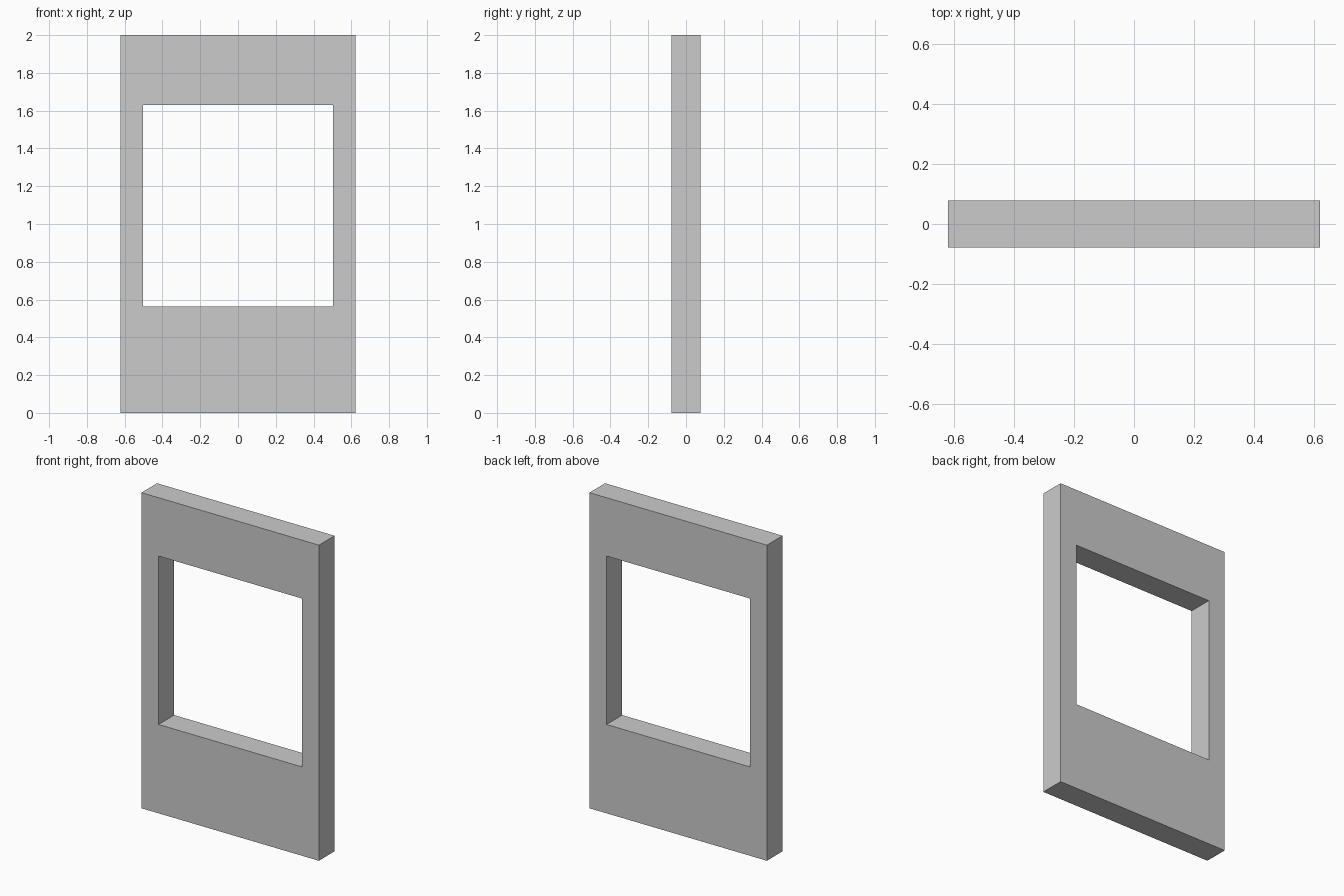
import bpy, bmesh

if "Cube" in bpy.data.objects:
    bpy.data.objects.remove(bpy.data.objects["Cube"])

HALF_DEPTH = 0.078


def rect(bm, half_w, z0, z1, y):
    """Four corner vertices of an upright rectangle."""
    return [bm.verts.new((x, y, z)) for x, z in
            ((-half_w, z0), (half_w, z0), (half_w, z1), (-half_w, z1))]


# Wall panel: four rectangles joined in a closed ring around the window opening
bm = bmesh.new()
rings = [rect(bm, 0.622, 0.0, 2.0, -HALF_DEPTH),
         rect(bm, 0.622, 0.0, 2.0, HALF_DEPTH),
         rect(bm, 0.502, 0.563, 1.63, HALF_DEPTH),
         rect(bm, 0.502, 0.563, 1.63, -HALF_DEPTH)]
for r in range(4):
    a, b = rings[r], rings[(r + 1) % 4]
    for i in range(4):
        j = (i + 1) % 4
        bm.faces.new((a[i], a[j], b[j], b[i]))
bmesh.ops.recalc_face_normals(bm, faces=bm.faces)

mesh = bpy.data.meshes.new("window_wall_panel")
bm.to_mesh(mesh)
bm.free()
panel = bpy.data.objects.new("window_wall_panel", mesh)
bpy.context.collection.objects.link(panel)
